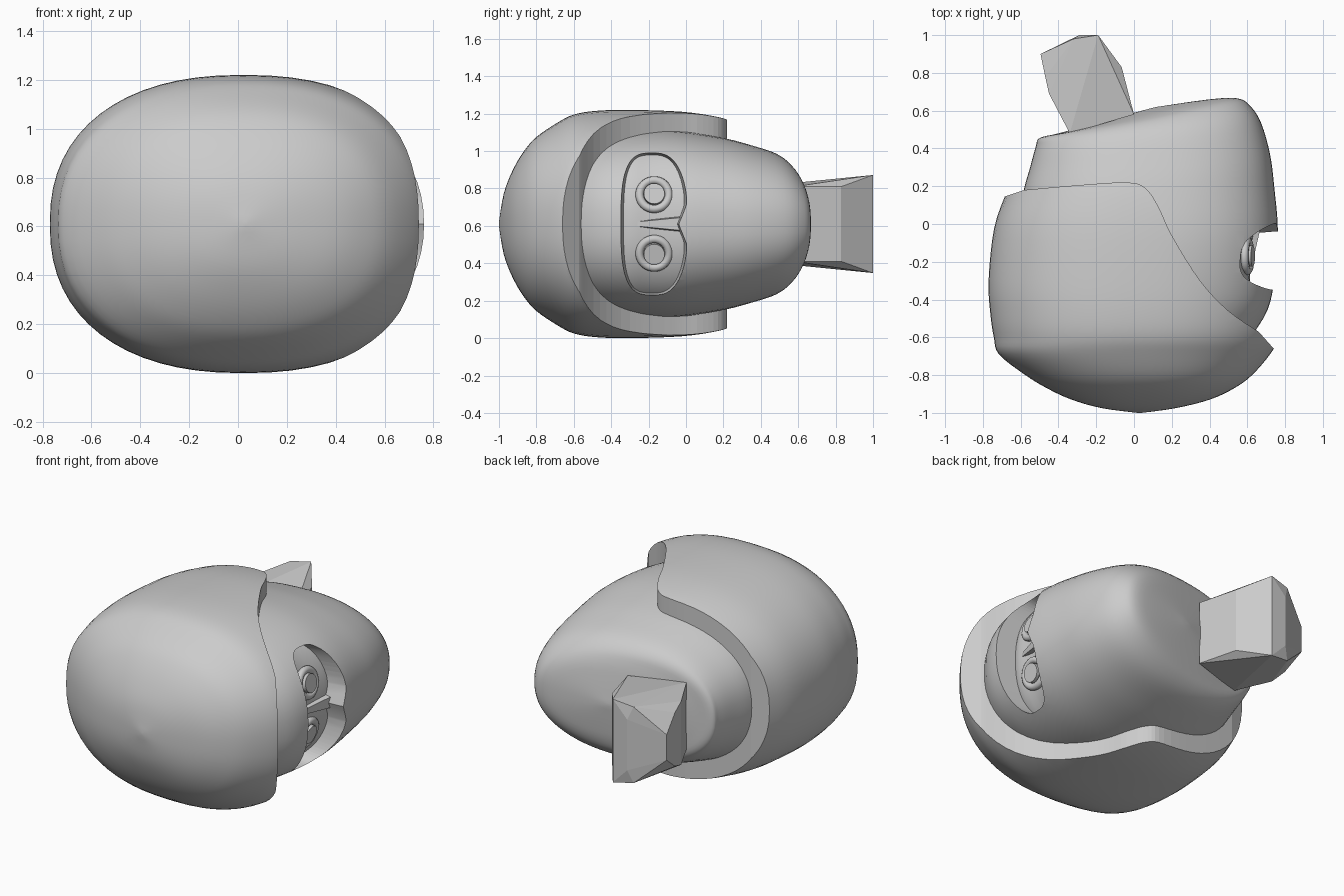
import bpy, bmesh, math
from mathutils import Vector

if "Cube" in bpy.data.objects:
    bpy.data.objects.remove(bpy.data.objects["Cube"])

ZC = 0.61   # height of the symmetry plane


def make_object(name, bm, smooth=True, angle=32):
    bmesh.ops.recalc_face_normals(bm, faces=bm.faces)
    mesh = bpy.data.meshes.new(name)
    bm.to_mesh(mesh)
    bm.free()
    ob = bpy.data.objects.new(name, mesh)
    bpy.context.collection.objects.link(ob)
    if smooth:
        smooth_by_angle(ob, angle)
    return ob


def smooth_by_angle(ob, angle):
    bpy.ops.object.select_all(action='DESELECT')
    bpy.context.view_layer.objects.active = ob
    ob.select_set(True)
    bpy.ops.object.shade_smooth_by_angle(angle=math.radians(angle))


def spline(rows, steps):
    """Catmull-Rom through rows of equal-length tuples."""
    out = []
    for i in range(len(rows) - 1):
        p = [rows[max(0, min(len(rows) - 1, i + k))] for k in (-1, 0, 1, 2)]
        for s in range(steps):
            t = s / steps
            out.append([0.5 * (2 * b + (c - a) * t + (2 * a - 5 * b + 4 * c - d) * t * t
                               + (3 * b - a - 3 * c + d) * t ** 3)
                        for a, b, c, d in zip(*p)])
    return out + [list(rows[-1])]


def loft(name, rows, n=64, power=2.3, steps=4):
    """Rings spanning from a back point to a front point with a half width in z."""
    bm = bmesh.new()
    rings = []
    for bx, by, fx, fy, hz in spline(rows, steps):
        ring = []
        for i in range(n):
            a = 2 * math.pi * i / n
            c, s = math.cos(a), math.sin(a)
            u = math.copysign(abs(c) ** (2 / power), c)
            v = math.copysign(abs(s) ** (2 / power), s)
            t = (u + 1) / 2
            ring.append(bm.verts.new((bx + (fx - bx) * t, by + (fy - by) * t, ZC + hz * v)))
        rings.append(ring)
    for r, q in zip(rings, rings[1:]):
        for i in range(n):
            j = (i + 1) % n
            bm.faces.new((r[i], r[j], q[j], q[i]))
    bm.faces.new(rings[0])
    bm.faces.new(rings[-1])
    return make_object(name, bm)


def prism(name, low, high):
    """Closed solid between two matching outlines."""
    bm = bmesh.new()
    a = [bm.verts.new(p) for p in low]
    b = [bm.verts.new(p) for p in high]
    for i in range(len(a)):
        j = (i + 1) % len(a)
        bm.faces.new((a[i], a[j], b[j], b[i]))
    bm.faces.new(a)
    bm.faces.new(b)
    return make_object(name, bm, False)


def cut(ob, cutter, operation):
    cutter.hide_render = True
    mod = ob.modifiers.new("cut", 'BOOLEAN')
    mod.operation, mod.solver, mod.object = operation, 'EXACT', cutter
    bpy.context.view_layer.objects.active = ob
    bpy.ops.object.modifier_apply(modifier=mod.name)
    bpy.data.objects.remove(cutter)
    smooth_by_angle(ob, 32)


# helmet: smooth dome trimmed along the brim, temple and nape line
helmet = loft("helmet", [
    (0.02, -1.0, 0.04, -1.0, 0.01), (-0.17, -0.975, 0.22, -0.975, 0.16),
    (-0.33, -0.93, 0.40, -0.93, 0.28), (-0.46, -0.87, 0.53, -0.87, 0.385),
    (-0.575, -0.80, 0.625, -0.80, 0.465), (-0.715, -0.69, 0.72, -0.69, 0.54),
    (-0.742, -0.60, 0.77, -0.60, 0.585), (-0.76, -0.48, 0.80, -0.48, 0.605),
    (-0.77, -0.30, 0.82, -0.30, 0.61), (-0.74, -0.02, 0.80, -0.02, 0.60),
    (-0.67, 0.18, 0.75, 0.18, 0.57), (-0.62, 0.30, 0.70, 0.30, 0.53)])
edge = spline([(0.66, -0.57), (0.5, -0.46), (0.35, -0.30), (0.2, -0.06), (0.13, 0.09),
               (0.06, 0.19), (-0.04, 0.22), (-0.3, 0.205), (-0.58, 0.18)], 4)
trim = [(-1, -1.2), (1.1, -1.2), (0.9, -0.84)] + edge + [(-0.7, 0.14), (-1, 0.06)]
cut(helmet, prism("helmet_trim", [(x, y, -0.3) for x, y in trim],
                  [(x, y, 1.6) for x, y in trim]), 'INTERSECT')

# head: tapers to the chin, with a slanted underside
head = loft("head", [
    (-0.50, -0.72, 0.52, -0.72, 0.38), (-0.60, -0.50, 0.685, -0.50, 0.46),
    (-0.63, -0.30, 0.74, -0.32, 0.495), (-0.62, -0.08, 0.762, -0.05, 0.50),
    (-0.59, 0.15, 0.742, 0.20, 0.465), (-0.55, 0.30, 0.72, 0.37, 0.425),
    (-0.52, 0.41, 0.675, 0.53, 0.38), (-0.50, 0.455, 0.62, 0.62, 0.325),
    (-0.40, 0.48, 0.55, 0.665, 0.25), (-0.20, 0.535, 0.40, 0.66, 0.14),
    (0.08, 0.61, 0.12, 0.62, 0.01)])


def slot(x, k):
    """Rounded face opening with a small dip for the nose."""
    pts = []
    for i in range(72):
        a = 2 * math.pi * i / 72
        c, s = math.cos(a), math.sin(a)
        dz = 0.405 * math.copysign(abs(s) ** 0.55, s)
        y = 0.182 * math.copysign(abs(c) ** 0.55, c)
        if c > 0:
            y -= 0.05 * math.exp(-(dz / 0.07) ** 2) + 0.07 * (dz / 0.405) ** 2 * 0.5
        pts.append((x, -0.17 + y * k, ZC + dz * (1 - (1 - k) * 0.5)))
    return pts


cut(head, prism("face_slot", slot(0.3, 0.72), slot(0.9, 1.08)), 'DIFFERENCE')

# recessed face behind the opening
loft("face", [(-0.2, -0.45, 0.53, -0.45, 0.43), (-0.2, -0.32, 0.61, -0.32, 0.45),
              (-0.2, -0.18, 0.61, -0.18, 0.455), (-0.2, 0.0, 0.64, 0.0, 0.45),
              (-0.2, 0.08, 0.62, 0.08, 0.44)])

# eyes: ring and pupil on each side
for side, tag in ((1, "left"), (-1, "right")):
    pos = (0.60, -0.17, ZC + side * 0.157)
    rot = (0, math.pi / 2 - side * 0.2, 0)
    bpy.ops.mesh.primitive_torus_add(location=pos, rotation=rot, major_radius=0.078,
                                     minor_radius=0.022, major_segments=40, minor_segments=10)
    ring = bpy.context.object
    ring.name = "eye_ring_" + tag
    smooth_by_angle(ring, 40)
    bpy.ops.mesh.primitive_cylinder_add(vertices=32, radius=0.056, depth=0.06,
                                        location=pos, rotation=rot)
    pupil = bpy.context.object
    pupil.name = "pupil_" + tag
    smooth_by_angle(pupil, 40)

# nose: low wedge widening towards the dip in the opening
prism("nose", [(0.55, -0.28, ZC - 0.02), (0.55, -0.28, ZC + 0.02),
               (0.55, 0.0, ZC + 0.06), (0.55, 0.0, ZC - 0.06)],
      [(0.615, -0.26, ZC - 0.012), (0.615, -0.26, ZC + 0.012),
       (0.67, -0.02, ZC + 0.035), (0.67, -0.02, ZC - 0.035)])

# neck: faceted block
bm = bmesh.new()
for x, y, dz in [(-0.47, 0.78, 0.17), (-0.32, 0.98, 0.24), (-0.19, 1.0, 0.262),
                 (-0.065, 0.83, 0.20), (0.0, 0.58, 0.20), (-0.34, 0.48, 0.21),
                 (-0.495, 0.90, 0.08), (-0.45, 0.69, 0.20), (-0.29, 1.0, 0.16)]:
    for s in (1, -1):
        bm.verts.new((x, y, ZC + s * dz))
bmesh.ops.convex_hull(bm, input=bm.verts)
make_object("neck", bm, False)
